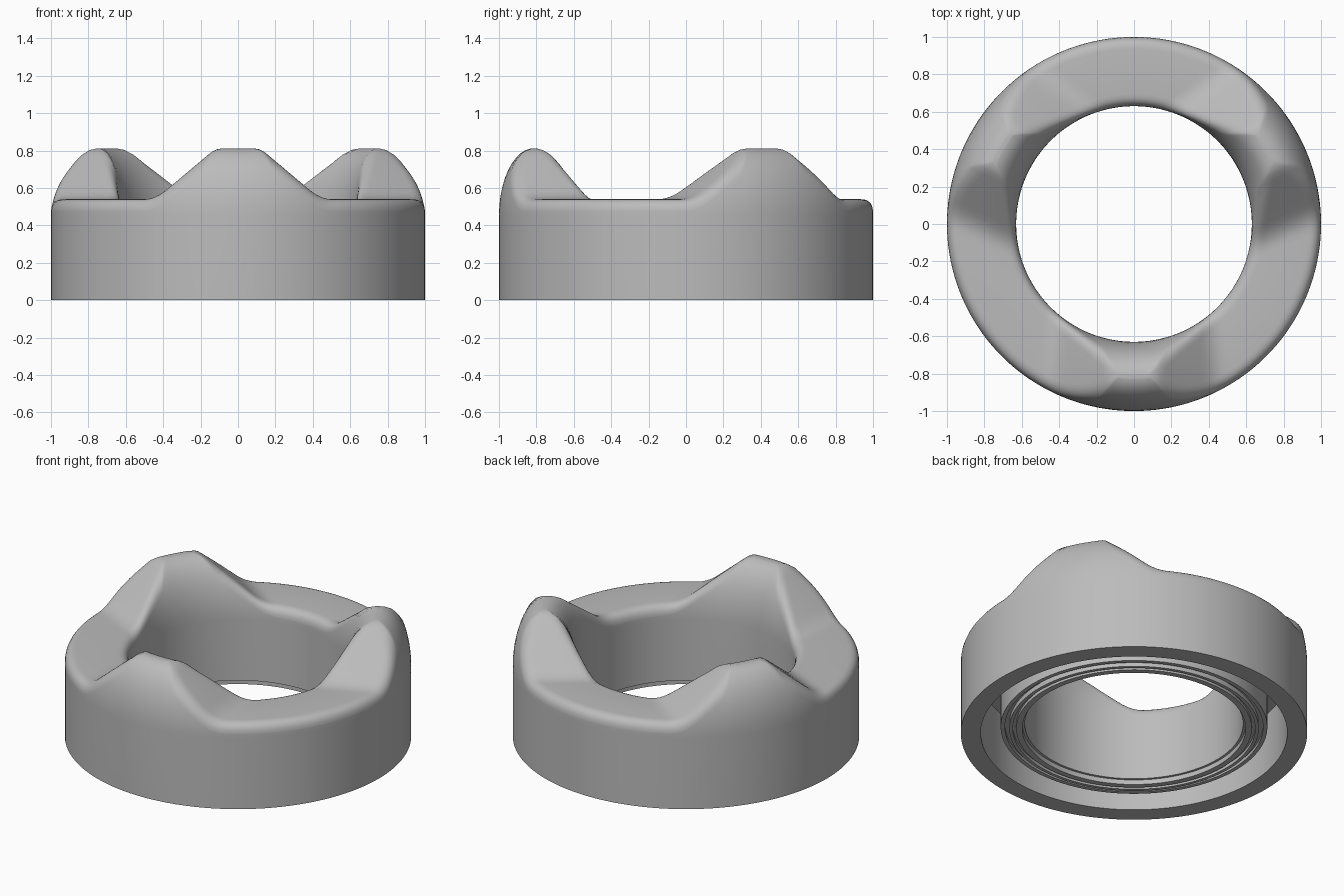
import bpy, bmesh
from math import sin, cos, asin, sqrt, pi, radians

cube = bpy.data.objects.get("Cube")
if cube:
    bpy.data.objects.remove(cube)

MID, HALF = 0.815, 0.185                # middle radius and half width of the ring
WALL, PEAK, FLAT = 0.45, 0.812, 0.54    # wall top, crest top, flat rim height
STEPS = 60                              # sections per crest


def smooth_max(a, b, k):
    h = max(k - abs(a - b), 0) / k
    return max(a, b) + h * h * k / 4


def smooth_min(a, b, k):
    return -smooth_max(-a, -b, k)


def rim_height(t):
    """Flat rim with a sloped crest, t is the distance along the ring."""
    ramp = PEAK + (0.12 - abs(t)) * 0.88
    return smooth_min(smooth_max(ramp, FLAT, 0.05), PEAK - 0.0005, 0.03)


def half_width(z):
    return HALF * sqrt(max(0, 1 - ((z - WALL) / (PEAK - WALL)) ** 2))


def half_section(top):
    """Domed side from the wall up, then a rounded corner onto the top face."""
    f = min(0.06, PEAK - top)
    end = asin((top - f - WALL) / (PEAK - WALL))
    pts = [(HALF * cos(end * i / 10), WALL + (PEAK - WALL) * sin(end * i / 10))
           for i in range(11)]
    a, b = pts[-1], (half_width(top), top)
    c = (max(0.003, b[0] - 0.06), top)
    for i in range(1, 7):
        s = i / 6
        pts.append(tuple((1 - s) ** 2 * a[k] + 2 * s * (1 - s) * b[k] + s * s * c[k]
                         for k in (0, 1)))
    return pts


# Underside, from the inner bore out to the outer wall: stepped seat, groove, foot
underside = [(0.63, 0.06), (0.645, 0.06), (0.645, 0.03), (0.68, 0.03), (0.68, 0.05),
             (0.70, 0.05), (0.70, 0.03), (0.72, 0.03), (0.72, 0.06), (0.745, 0.06),
             (0.745, 0.04), (0.77, 0.04), (0.77, 0.38), (0.885, 0.38), (0.885, 0),
             (1.0, 0)]


def ring_section(theta):
    side = half_section(rim_height(MID * sin(theta)))
    return ([(MID + w, z) for w, z in side]
            + [(MID - w, z) for w, z in reversed(side)] + underside)


bm = bmesh.new()
rings = []
for crest in range(3):
    centre = radians(-90 + 120 * crest)
    for i in range(STEPS):
        theta = radians(-60 + 120 * i / STEPS)
        # Keep crest slopes straight across the ring, fading to radial between crests
        weight = min(1, max(0, (radians(58) - abs(theta)) / radians(22)))
        ring = []
        for r, z in ring_section(theta):
            straight = asin(max(-1, min(1, MID * sin(theta) / r)))
            angle = centre + theta + weight * (straight - theta) * 0.8
            ring.append(bm.verts.new((r * cos(angle), r * sin(angle), z)))
        rings.append(ring)

count = len(rings[0])
for i, ring in enumerate(rings):
    after = rings[(i + 1) % len(rings)]
    for j in range(count):
        k = (j + 1) % count
        bm.faces.new((ring[j], after[j], after[k], ring[k]))
bmesh.ops.recalc_face_normals(bm, faces=bm.faces)

mesh = bpy.data.meshes.new("crested_ring")
bm.to_mesh(mesh)
bm.free()
obj = bpy.data.objects.new("crested_ring", mesh)
bpy.context.collection.objects.link(obj)

# Plain grey finish
grey = bpy.data.materials.new("plain_grey")
grey.use_nodes = True
colour = (0.5, 0.5, 0.5, 1)
grey.diffuse_color = colour
grey.node_tree.nodes["Principled BSDF"].inputs["Base Color"].default_value = colour
mesh.materials.append(grey)

bpy.ops.object.select_all(action="DESELECT")
obj.select_set(True)
bpy.context.view_layer.objects.active = obj
bpy.ops.object.shade_smooth_by_angle(angle=radians(35))
